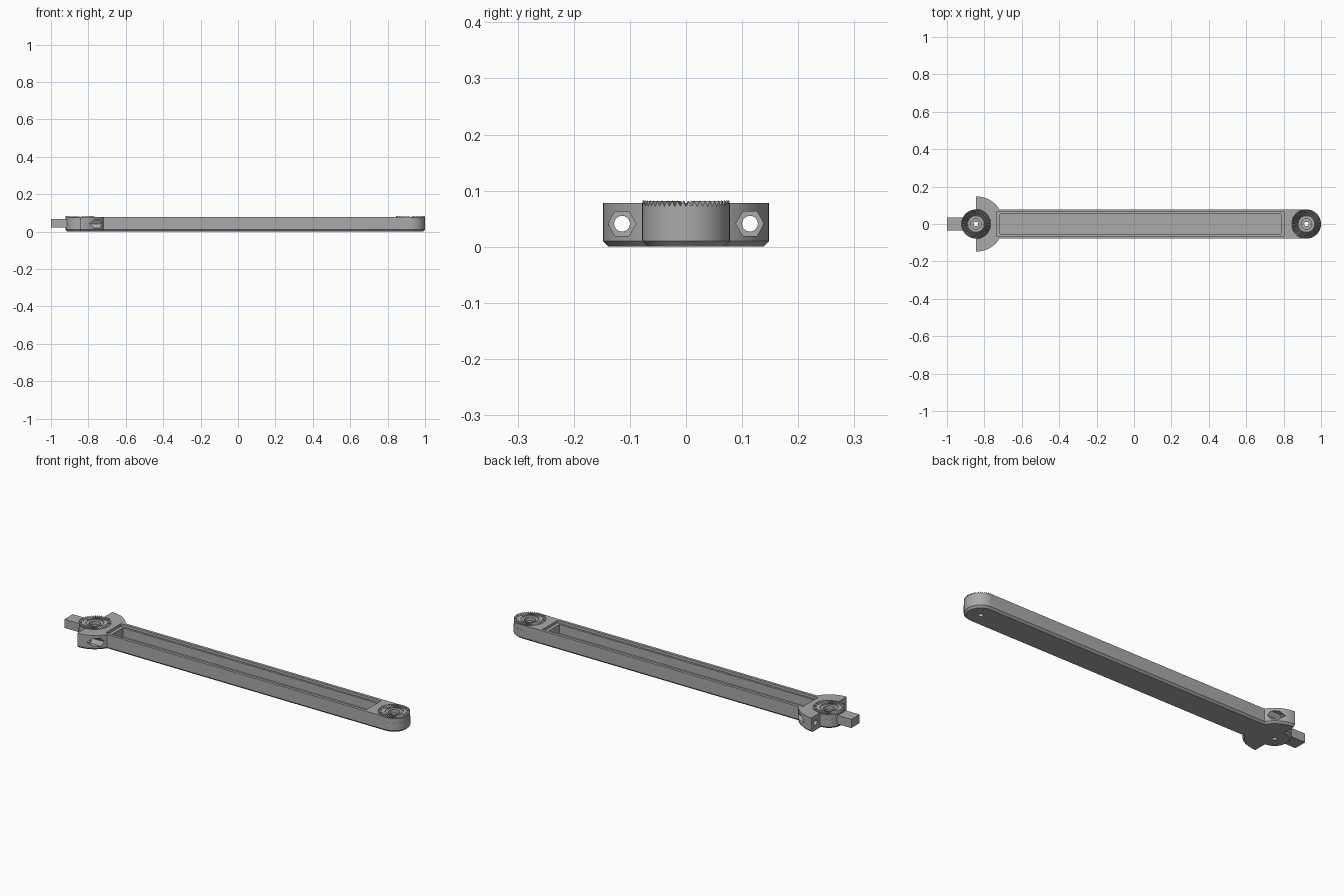
import bpy, bmesh, math
from mathutils import Matrix

cube = bpy.data.objects.get("Cube")
if cube:
    bpy.data.objects.remove(cube, do_unlink=True)

grey = bpy.data.materials.new("plain grey")
grey.use_nodes = True
colour = (0.4, 0.4, 0.4, 1)
grey.diffuse_color = colour
grey.node_tree.nodes["Principled BSDF"].inputs["Base Color"].default_value = colour

HUBS = (-0.845, 0.922)   # pivot positions along the arm
R = 0.078                # arm half width
TOP = 0.078
CHAMFER = 0.01


def finish(name, bm):
    bmesh.ops.recalc_face_normals(bm, faces=bm.faces)
    mesh = bpy.data.meshes.new(name)
    bm.to_mesh(mesh)
    bm.free()
    mesh.materials.append(grey)
    obj = bpy.data.objects.new(name, mesh)
    bpy.context.collection.objects.link(obj)
    return obj


def loft(name, loops):
    """Closed solid through matching loops of 3D points."""
    bm = bmesh.new()
    rings = [[bm.verts.new(p) for p in loop] for loop in loops]
    for a, b in zip(rings, rings[1:]):
        for i in range(len(a)):
            j = (i + 1) % len(a)
            bm.faces.new((a[i], a[j], b[j], b[i]))
    bm.faces.new(rings[0])
    bm.faces.new(rings[-1])
    return finish(name, bm)


def arc(cx, r, start, end, n=32):
    angles = [math.radians(start + (end - start) * i / n) for i in range(n + 1)]
    return [(cx + r * math.cos(a), r * math.sin(a)) for a in angles]


def chamfered(name, outline, r):
    """Extrude an outline with a chamfer round the underside."""
    levels = ((r - CHAMFER, 0), (r, CHAMFER), (r, TOP))
    return loft(name, [[(x, y, z) for x, y in outline(s)] for s, z in levels])


def box(name, x0, x1, y0, y1, z0, z1):
    corners = ((x0, y0), (x1, y0), (x1, y1), (x0, y1))
    return loft(name, [[(x, y, z) for x, y in corners] for z in (z0, z1)])


def cylinder(name, r, length, centre, sides=32, along_x=False):
    bm = bmesh.new()
    turn = Matrix.Rotation(math.pi / 2, 4, "Y") if along_x else Matrix()
    bmesh.ops.create_cone(bm, cap_ends=True, segments=sides, radius1=r, radius2=r,
                          depth=length, matrix=Matrix.Translation(centre) @ turn)
    return finish(name, bm)


def boolean(obj, other, operation):
    mod = obj.modifiers.new("boolean", "BOOLEAN")
    mod.operation, mod.solver, mod.object = operation, "EXACT", other
    bpy.context.view_layer.update()
    graph = bpy.context.evaluated_depsgraph_get()
    mesh = bpy.data.meshes.new_from_object(obj.evaluated_get(graph))
    obj.modifiers.clear()
    obj.data = mesh
    bpy.data.objects.remove(other, do_unlink=True)


def toothed_collar(name, cx, teeth=48):
    """Ring with radial face teeth and a bolt seat in the middle."""
    bm = bmesh.new()
    n = teeth * 2
    rings = []
    for r, low, high in ((0.012, 0.0, 0.0), (0.012, 0.055, 0.055), (0.028, 0.055, 0.055),
                         (0.028, 0.074, 0.074), (0.044, 0.074, 0.074),
                         (0.044, 0.074, 0.081), (R - 0.0005, 0.072, 0.082),
                         (R - 0.0005, 0.05, 0.05), (0.012, 0.05, 0.05)):
        if low == 0:
            continue
        ring = []
        for i in range(n):
            a = 2 * math.pi * i / n
            ring.append(bm.verts.new((cx + r * math.cos(a), r * math.sin(a),
                                      high if i % 2 else low)))
        rings.append(ring)
    for k, ring in enumerate(rings):
        nxt = rings[(k + 1) % len(rings)]
        for i in range(n):
            j = (i + 1) % n
            bm.faces.new((ring[i], ring[j], nxt[j], nxt[i]))
    bmesh.ops.remove_doubles(bm, verts=bm.verts, dist=1e-6)
    return finish(name, bm)


# Long arm with rounded ends, and the half-round clamp wing
arm = chamfered("arm", lambda r: arc(HUBS[1], r, -90, 90) + arc(HUBS[0], r, 90, 270), R)
wing = chamfered("wing", lambda r: arc(HUBS[0], r, -90, 90, 48), 0.148)
boolean(arm, wing, "UNION")

# Stepped tray along the top
boolean(arm, box("rim_cut", -0.735, 0.802, -0.063, 0.063, 0.064, 0.2), "DIFFERENCE")
boolean(arm, box("tray_cut", -0.717, 0.785, -0.053, 0.053, 0.016, 0.2), "DIFFERENCE")

# Hub seats and pivot holes
for x in HUBS:
    boolean(arm, cylinder("seat_cut", R + 0.0005, 0.1, (x, 0, 0.1), 96), "DIFFERENCE")
    boolean(arm, cylinder("pivot_cut", 0.012, 0.3, (x, 0, 0)), "DIFFERENCE")

# Clamp bolt holes with hexagonal nut pockets
for side in (-1, 1):
    y = side * 0.114
    boolean(arm, cylinder("bolt_cut", 0.014, 0.4, (-0.8, y, 0.041), 24, True), "DIFFERENCE")
    boolean(arm, cylinder("nut_cut", 0.025, 0.2, (-0.7, y, 0.041), 6, True), "DIFFERENCE")

# Toothed collars and end tab
parts = [arm, toothed_collar("clamp_collar", HUBS[0]), toothed_collar("end_collar", HUBS[1])]
box("end_tab", -1.0, -0.915, -0.035, 0.035, 0.022, 0.068)

# Smooth the round walls, keep the edges crisp
for obj in parts:
    bpy.ops.object.select_all(action="DESELECT")
    obj.select_set(True)
    bpy.context.view_layer.objects.active = obj
    bpy.ops.object.shade_smooth_by_angle(angle=math.radians(20))
